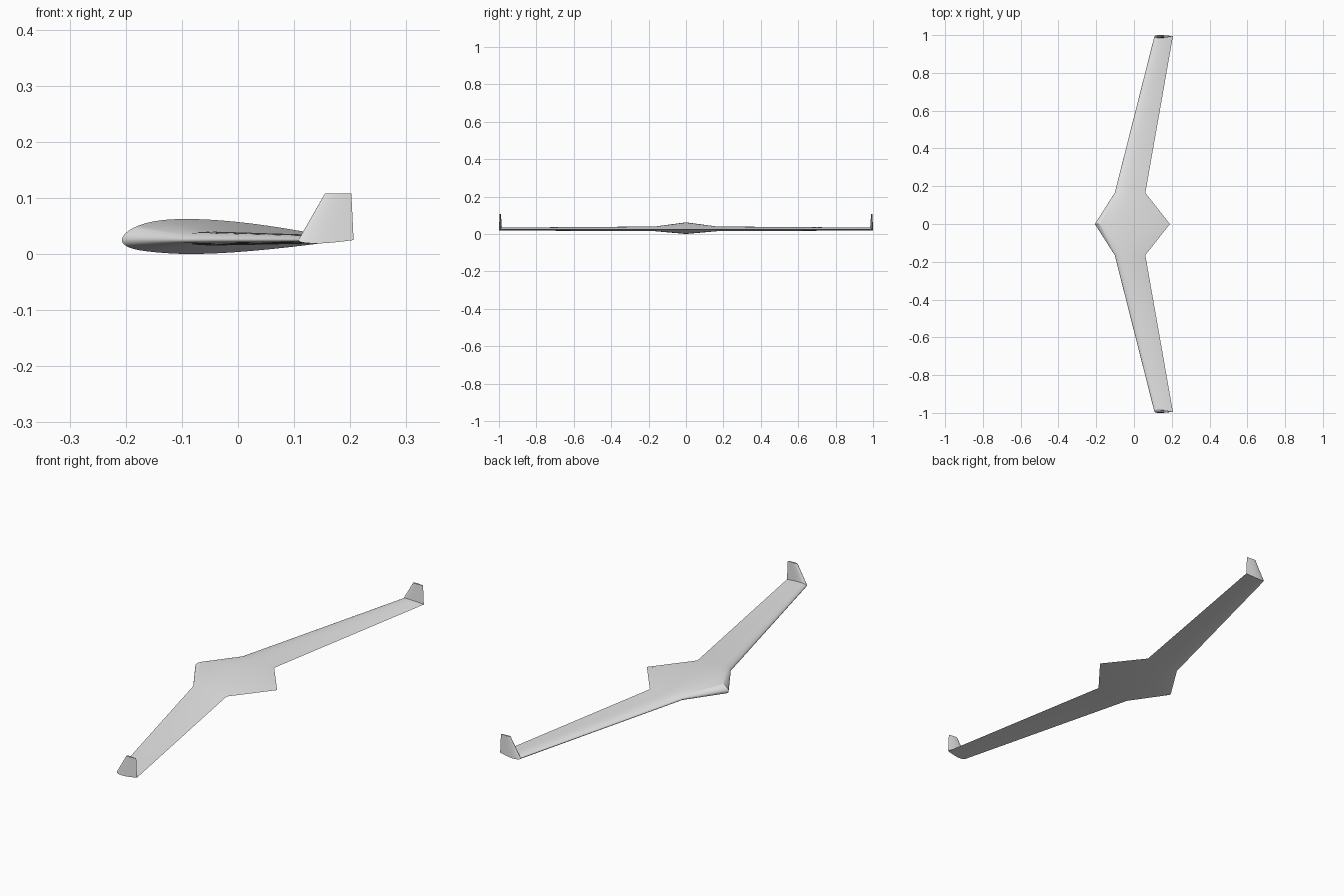
import bpy
from math import cos, pi, sqrt

cube = bpy.data.objects.get("Cube")
if cube:
    bpy.data.objects.remove(cube, do_unlink=True)

# Single plain grey skin
grey = bpy.data.materials.new("light_grey")
grey.use_nodes = True
grey.diffuse_color = (0.8, 0.8, 0.8, 1)
grey.node_tree.nodes["Principled BSDF"].inputs["Base Color"].default_value = (0.8, 0.8, 0.8, 1)

THICK, CAMBER, PEAK = 0.157, 0.016, 0.2
STEPS = 28
CHORD_Z = 0.025      # height of the chord plane
TIP_Y = 0.994        # hinge line between wing and winglet


def airfoil():
    """Unit-chord section as (along chord, height), trailing edge over the top and back."""
    upper, lower = [], []
    for i in range(STEPS + 1):
        x = (1 - cos(pi * i / STEPS)) / 2
        half = 5 * THICK * (0.2969 * sqrt(x) - 0.126 * x - 0.3516 * x**2
                            + 0.2843 * x**3 - 0.1036 * x**4)
        if x < PEAK:
            mean = CAMBER / PEAK**2 * (2 * PEAK * x - x * x)
        else:
            mean = CAMBER / (1 - PEAK)**2 * (1 - 2 * PEAK + 2 * PEAK * x - x * x)
        upper.append((x, mean + half))
        lower.append((x, mean - half))
    return upper[::-1] + lower[1:-1]


SECTION = airfoil()


def flat_ring(y, front, back):
    c = back - front
    return [(front + u * c, y, CHORD_Z + t * c) for u, t in SECTION]


def mitre_ring(side, front, back):
    """Wing tip section, cut diagonally so the skin folds up into the winglet."""
    c = back - front
    return [(front + u * c, side * (TIP_Y - t * c), CHORD_Z + t * c) for u, t in SECTION]


def upright_ring(side, z, front, back):
    c = back - front
    return [(front + u * c, side * (TIP_Y - t * c), z) for u, t in SECTION]


def loft(name, rings, cap_end=False, flip=False):
    n = len(SECTION)
    verts = [v for ring in rings for v in ring]
    faces = []
    for r in range(len(rings) - 1):
        for i in range(n):
            j = (i + 1) % n
            faces.append((r * n + i, r * n + j, (r + 1) * n + j, (r + 1) * n + i))
    if cap_end:
        faces.append(tuple((len(rings) - 1) * n + i for i in range(n)))
    if flip:
        faces = [f[::-1] for f in faces]
    mesh = bpy.data.meshes.new(name)
    mesh.from_pydata(verts, [], faces)
    mesh.materials.append(grey)
    obj = bpy.data.objects.new(name, mesh)
    bpy.context.collection.objects.link(obj)
    bpy.ops.object.select_all(action="DESELECT")
    obj.select_set(True)
    bpy.context.view_layer.objects.active = obj
    bpy.ops.object.shade_smooth_by_angle(angle=pi / 6)


# Swept wing with blended centre body, tip to tip
TIP = (0.108, 0.206)
SHOULDER = (-0.102, 0.06)
loft("blended_wing", [
    mitre_ring(-1, *TIP),
    flat_ring(-0.165, *SHOULDER),
    flat_ring(0, -0.207, 0.19),
    flat_ring(0.165, *SHOULDER),
    mitre_ring(1, *TIP),
], flip=True)

# Upright winglets, nose towards -x, so +y is the right-hand side of flight
for side, name in ((-1, "front_winglet"), (1, "back_winglet")):
    loft(name, [mitre_ring(side, *TIP), upright_ring(side, 0.108, 0.155, 0.202)],
         cap_end=True, flip=side > 0)
